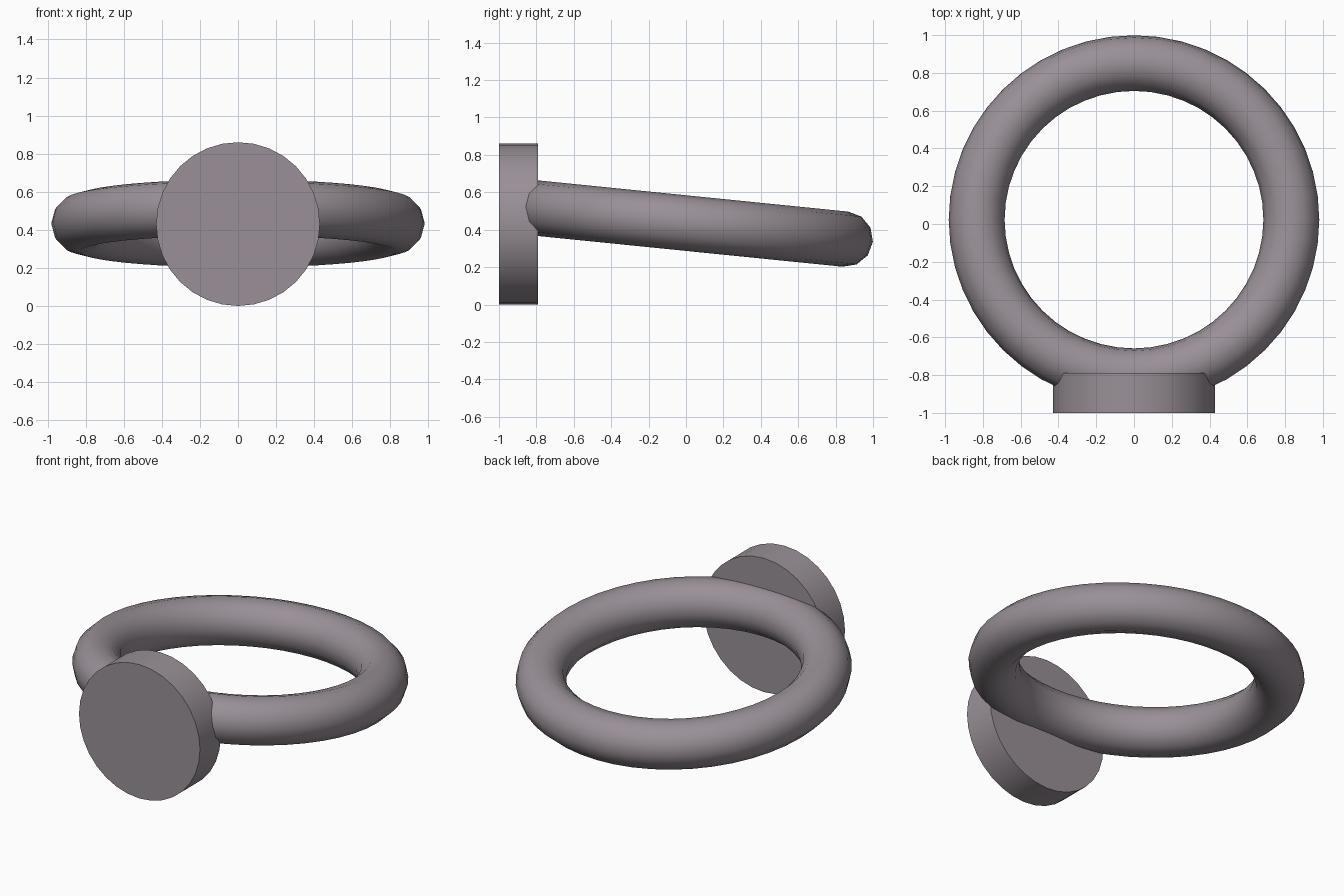
import bpy
import math

cube = bpy.data.objects.get("Cube")
if cube:
    bpy.data.objects.remove(cube, do_unlink=True)

# Single warm grey metal
metal = bpy.data.materials.new("warm_grey_metal")
metal.use_nodes = True
colour = (0.32, 0.28, 0.31, 1.0)
metal.diffuse_color = colour
metal.node_tree.nodes["Principled BSDF"].inputs["Base Color"].default_value = colour


def finish(name):
    obj = bpy.context.object
    obj.name = name
    obj.data.materials.append(metal)
    bpy.ops.object.shade_smooth_by_angle(angle=math.radians(40))


# Round mounting plate, standing upright at the front
bpy.ops.mesh.primitive_cylinder_add(
    vertices=32, radius=0.43, depth=0.21,
    location=(0, -0.895, 0.43), rotation=(math.pi / 2, 0, 0))
finish("mounting_plate")

# Pull ring, passing through the plate and sagging to the back
bpy.ops.mesh.primitive_torus_add(
    major_segments=48, minor_segments=12,
    major_radius=0.833, minor_radius=0.148,
    location=(0, 0.023, 0.433), rotation=(math.radians(-5.75), 0, 0))
finish("pull_ring")
